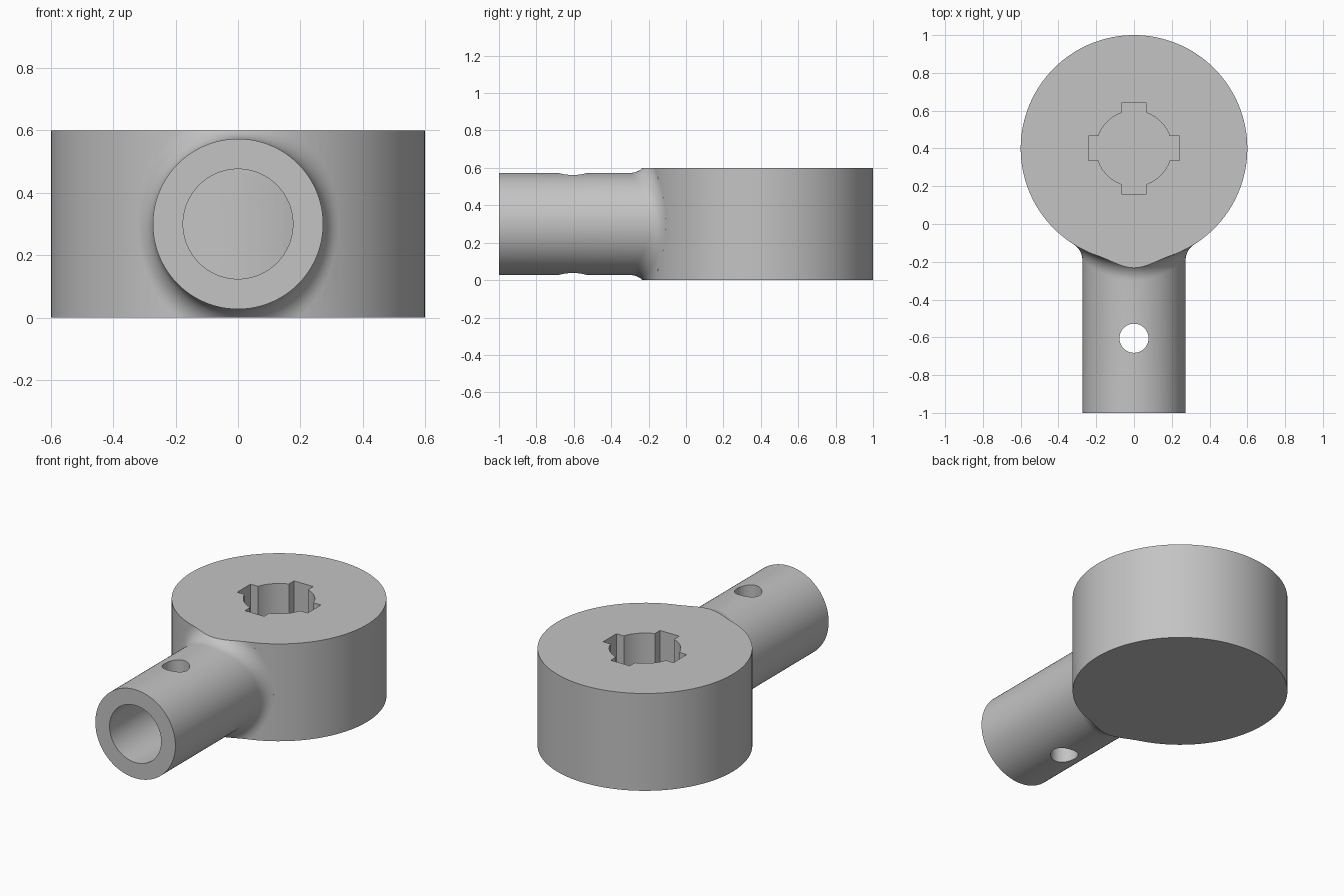
import bpy, bmesh
from math import cos, sin, sqrt, pi, radians
from mathutils import Vector

if "Cube" in bpy.data.objects:
    bpy.data.objects.remove(bpy.data.objects["Cube"], do_unlink=True)

HEAD_R, HEAD_Y, HEIGHT = 0.6, 0.4, 0.6
TUBE_R, BORE_R, FILLET = 0.273, 0.176, 0.1
MID = HEIGHT / 2
SEG, ARC = 96, 12

grey = bpy.data.materials.new("plain_grey")
grey.diffuse_color = (0.55, 0.55, 0.55, 1)
grey.use_nodes = True
grey.node_tree.nodes["Principled BSDF"].inputs["Base Color"].default_value = (0.55, 0.55, 0.55, 1)


def cylinder(name, r, depth, loc, rot=(0, 0, 0), seg=SEG):
    bpy.ops.mesh.primitive_cylinder_add(vertices=seg, radius=r, depth=depth, location=loc, rotation=rot)
    bpy.context.object.name = name
    return bpy.context.object


def box(name, size, loc):
    bpy.ops.mesh.primitive_cube_add(size=1, location=loc)
    ob = bpy.context.object
    ob.name = name
    ob.scale = size
    return ob


def combine(target, other, operation):
    """Apply a boolean and remove the helper."""
    bpy.context.view_layer.objects.active = target
    mod = target.modifiers.new(operation.lower(), 'BOOLEAN')
    mod.operation, mod.solver, mod.object = operation, 'EXACT', other
    bpy.ops.object.modifier_apply(modifier=mod.name)
    bpy.data.objects.remove(other, do_unlink=True)


# Tube whose root flares into the round head with a rolling-ball fillet
def section(angle):
    radial = Vector((cos(angle), 0, sin(angle)))
    axis = Vector((0, 0, MID))
    centre = axis + radial * (TUBE_R + FILLET)
    centre.y = HEAD_Y - sqrt((HEAD_R + FILLET) ** 2 - centre.x ** 2)
    to_head = Vector((-centre.x, HEAD_Y - centre.y, 0)).normalized()
    points = [axis + radial * TUBE_R + Vector((0, -1, 0))]
    points += [centre + (-radial).slerp(to_head, i / ARC) * FILLET for i in range(ARC + 1)]
    points.append(axis + radial * 0.3 + Vector((0, 0.1, 0)))
    return points


bm = bmesh.new()
rows = [[bm.verts.new(p) for p in section(2 * pi * k / SEG)] for k in range(SEG)]
for a, b in zip(rows, rows[1:] + rows[:1]):
    for i in range(len(a) - 1):
        bm.faces.new((a[i], a[i + 1], b[i + 1], b[i]))
for end in (0, -1):
    bm.faces.new([row[end] for row in rows])
bmesh.ops.recalc_face_normals(bm, faces=bm.faces)
mesh = bpy.data.meshes.new("socket_handle")
bm.to_mesh(mesh)
bm.free()
body = bpy.data.objects.new("socket_handle", mesh)
bpy.context.collection.objects.link(body)

# Bore along the tube, closed off by the head
combine(body, cylinder("bore", BORE_R, 1.2, (0, -0.6, MID), (pi / 2, 0, 0)), 'DIFFERENCE')
# Round head, trimmed flat together with the fillet
combine(body, cylinder("head", HEAD_R, HEIGHT + 0.4, (0, HEAD_Y, MID), seg=128), 'UNION')
combine(body, box("trim", (3, 3, HEIGHT), (0, 0, MID)), 'INTERSECT')
# Cross pin hole
combine(body, cylinder("pin_hole", 0.077, 1, (0, -0.605, MID), seg=48), 'DIFFERENCE')

# Blind socket with four key slots
DEPTH = 0.45
z = HEIGHT - DEPTH + 0.5
socket = cylinder("socket", 0.2, 1, (0, HEAD_Y, z), seg=64)
combine(socket, box("slot_x", (0.48, 0.13, 1), (0, HEAD_Y, z)), 'UNION')
combine(socket, box("slot_y", (0.13, 0.48, 1), (0, HEAD_Y, z)), 'UNION')
combine(body, socket, 'DIFFERENCE')

# Finish: one colour, smooth with sharp edges
body.data.materials.clear()
body.data.materials.append(grey)
for face in body.data.polygons:
    face.material_index = 0
bpy.ops.object.select_all(action='DESELECT')
body.select_set(True)
bpy.context.view_layer.objects.active = body
bpy.ops.object.shade_smooth_by_angle(angle=radians(20))
